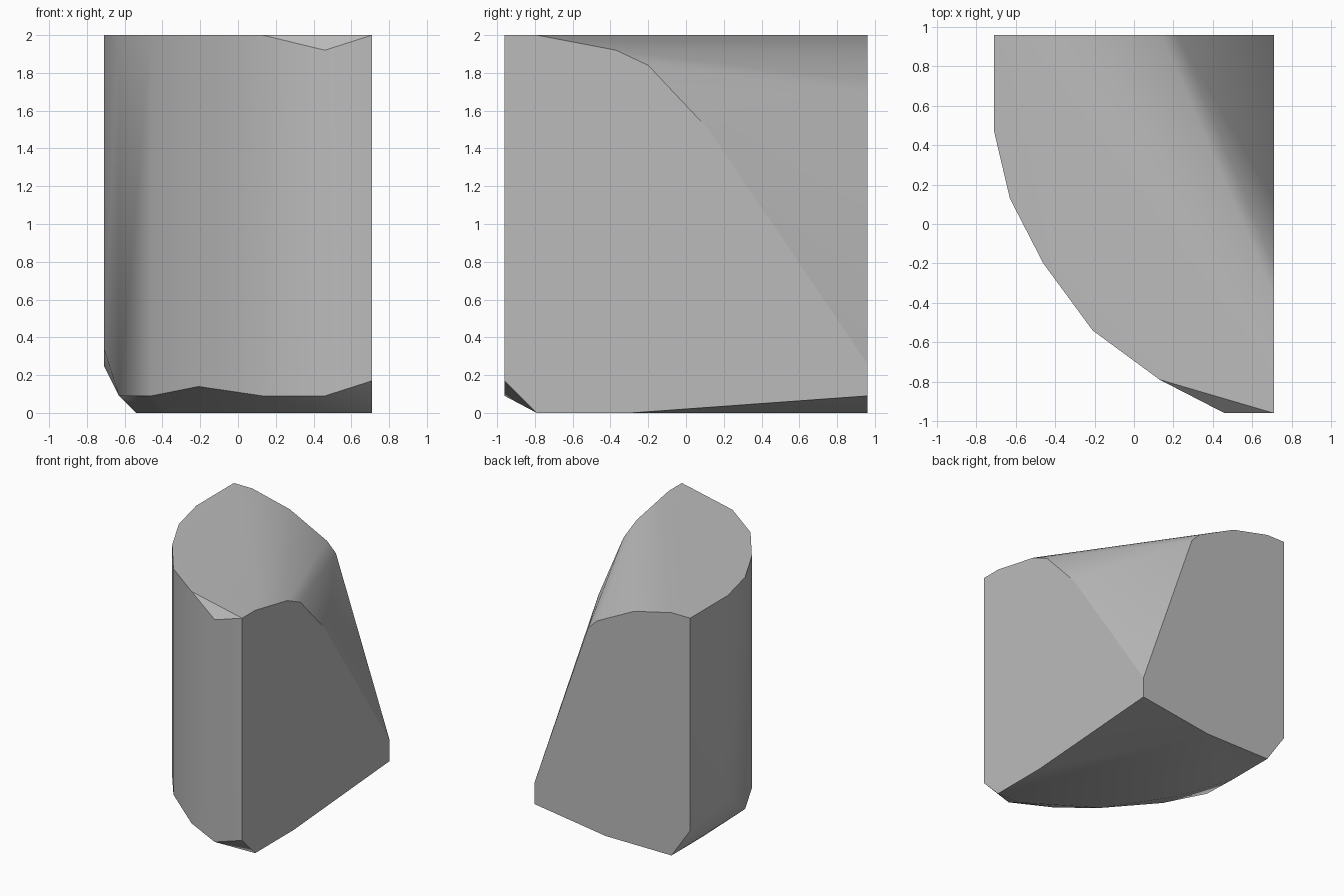
import bpy
import bmesh
from math import radians

# Remove the default cube only
default_cube = bpy.data.objects.get("Cube")
if default_cube:
    bpy.data.objects.remove(default_cube, do_unlink=True)

HEIGHT = 2.0
SIDE = 0.71    # flat side plane, and the mirrored left limit
DEPTH = 0.96   # flat back plane, and the mirrored front limit


def make_material(name, value):
    """Plain flat grey material."""
    material = bpy.data.materials.new(name)
    material.use_nodes = True
    colour = (value, value, value, 1.0)
    material.diffuse_color = colour
    shader = material.node_tree.nodes["Principled BSDF"]
    shader.inputs["Base Color"].default_value = colour
    shader.inputs["Roughness"].default_value = 0.8
    return material


def convex_solid(name, points, material):
    """Wrap the section corners in one solid and merge flat facets."""
    bm = bmesh.new()
    for point in points:
        bm.verts.new(point)
    bmesh.ops.remove_doubles(bm, verts=bm.verts[:], dist=0.001)
    hull = bmesh.ops.convex_hull(bm, input=bm.verts[:], use_existing_faces=False)
    spare = {v for v in hull["geom_interior"] + hull["geom_unused"]
             if isinstance(v, bmesh.types.BMVert)}
    bmesh.ops.delete(bm, geom=list(spare), context="VERTS")
    bmesh.ops.dissolve_limit(bm, angle_limit=radians(1.5),
                             verts=bm.verts[:], edges=bm.edges[:])
    bmesh.ops.recalc_face_normals(bm, faces=bm.faces[:])
    mesh = bpy.data.meshes.new(name)
    bm.to_mesh(mesh)
    bm.free()
    mesh.materials.append(material)
    solid = bpy.data.objects.new(name, mesh)
    bpy.context.collection.objects.link(solid)
    return solid


# Rounded wall: plan outline with the height where the underside chamfer starts
wall = [(-SIDE, DEPTH, .25), (-SIDE, .47, .34), (-.63, .13, .09),
        (-.46, -.2, .09), (-.29, -.43, .17), (-.21, -.54, .14),
        (.13, -.79, .09), (.46, -DEPTH, .09), (SIDE, -DEPTH, .17)]

# Flat underside outline (x, y)
underside = [(-.54, DEPTH), (-.54, .55), (-.37, .05), (-.04, -.45),
             (.5, -.79), (SIDE, -.79), (SIDE, -.29), (.06, DEPTH)]

# Section of the flat side face (y, z) and of the back face (x, z)
side_section = [(-.79, HEIGHT), (-.37, 1.92), (-.2, 1.84), (.03, 1.6),
                (.12, 1.5), (DEPTH, .26), (DEPTH, .09)]
back_section = [(-.54, HEIGHT), (-.2, 1.92), (.14, 1.75), (.22, 1.67)]

points = list(wall)
for x, y, _ in wall:
    # The front lip has one corner chipped below the top
    chipped = y == -DEPTH and x < SIDE
    points.append((x, y, 1.92 if chipped else HEIGHT))
points += [(x, y, 0.0) for x, y in underside]
points += [(SIDE, y, z) for y, z in side_section]
points += [(x, DEPTH, z) for x, z in back_section]

# Broken stone chunk
chunk = convex_solid("stone_chunk", points, make_material("stone_grey", 0.5))

# Soft rounded wall with crisp fracture edges
bpy.ops.object.select_all(action="DESELECT")
chunk.select_set(True)
bpy.context.view_layer.objects.active = chunk
bpy.ops.object.shade_smooth_by_angle(angle=radians(30))
